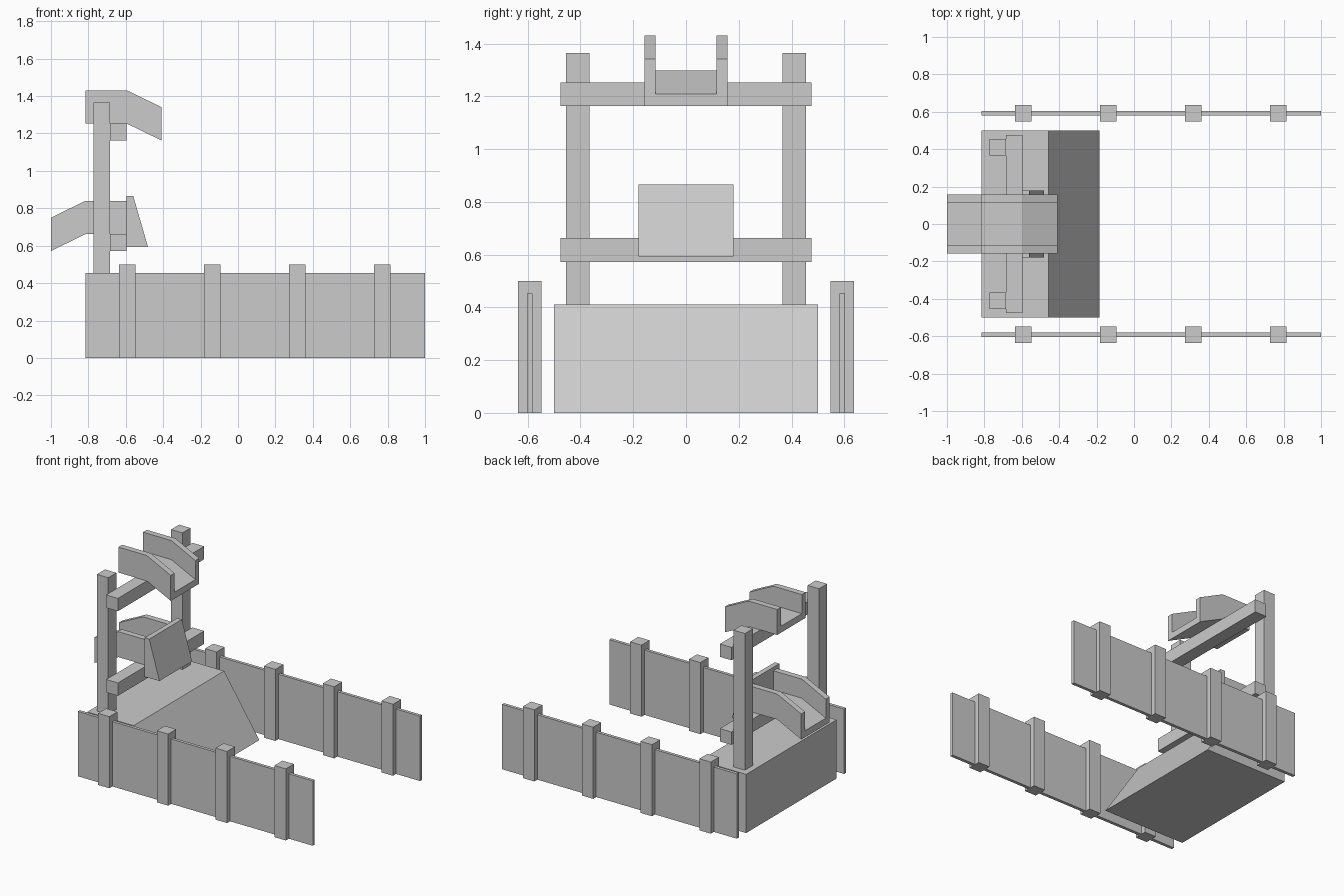
import bpy
import bmesh

if "Cube" in bpy.data.objects:
    bpy.data.objects.remove(bpy.data.objects["Cube"])


def loft(name, rings):
    """Closed solid through a series of matching cross-section rings."""
    bm = bmesh.new()
    loops = [[bm.verts.new(p) for p in ring] for ring in rings]
    n = len(loops[0])
    for a, b in zip(loops, loops[1:]):
        for i in range(n):
            j = (i + 1) % n
            bm.faces.new((a[i], a[j], b[j], b[i]))
    bm.faces.new(loops[0])
    bm.faces.new(loops[-1])
    bmesh.ops.recalc_face_normals(bm, faces=bm.faces)
    mesh = bpy.data.meshes.new(name)
    bm.to_mesh(mesh)
    bm.free()
    obj = bpy.data.objects.new(name, mesh)
    bpy.context.collection.objects.link(obj)
    return obj


def prism(name, profile, y0, y1):
    """Extrude an (x, z) profile along y."""
    return loft(name, [[(x, y, z) for x, z in profile] for y in (y0, y1)])


def box(name, x0, x1, y0, y1, z0, z1):
    return prism(name, [(x0, z0), (x1, z0), (x1, z1), (x0, z1)], y0, y1)


def chute(name, stations):
    """Open U-shaped trough following (x, z) floor stations."""
    w, inner, h, t = 0.157, 0.115, 0.178, 0.045
    section = [(-w, 0), (w, 0), (w, h), (inner, h),
               (inner, t), (-inner, t), (-inner, h), (-w, h)]
    return loft(name, [[(x, y, z + dz) for y, dz in section] for x, z in stations])


# Sloped base
prism("base_ramp", [(-0.815, 0), (-0.185, 0), (-0.457, 0.41), (-0.815, 0.41)], -0.5, 0.5)

# Side fences and uprights, mirrored in y
for side, s in (("left", 1), ("right", -1)):
    box(f"fence_panel_{side}", -0.815, 1.0, s * 0.581, s * 0.603, 0, 0.453)
    for i in range(4):
        x = -0.593 + i * 0.4547
        box(f"fence_post_{side}_{i + 1}", x - 0.044, x + 0.044,
            s * 0.547, s * 0.636, 0, 0.5)
    box(f"frame_upright_{side}", -0.773, -0.685, s * 0.365, s * 0.454, 0.41, 1.365)

# Crossbars carrying the chutes
for label, z in (("lower", 0.572), ("upper", 1.163)):
    box(f"crossbar_{label}", -0.685, -0.595, -0.476, 0.476, z, z + 0.09)

# Chutes: upper pours forward, lower pours backward
chute("upper_chute", [(-0.815, 1.253), (-0.595, 1.253), (-0.41, 1.163)])
chute("lower_chute", [(-0.595, 0.662), (-0.815, 0.662), (-1.0, 0.572)])

# Wedge plate closing the lower chute
prism("chute_end_plate",
      [(-0.595, 0.593), (-0.481, 0.593), (-0.56, 0.865), (-0.595, 0.865)], -0.18, 0.18)
